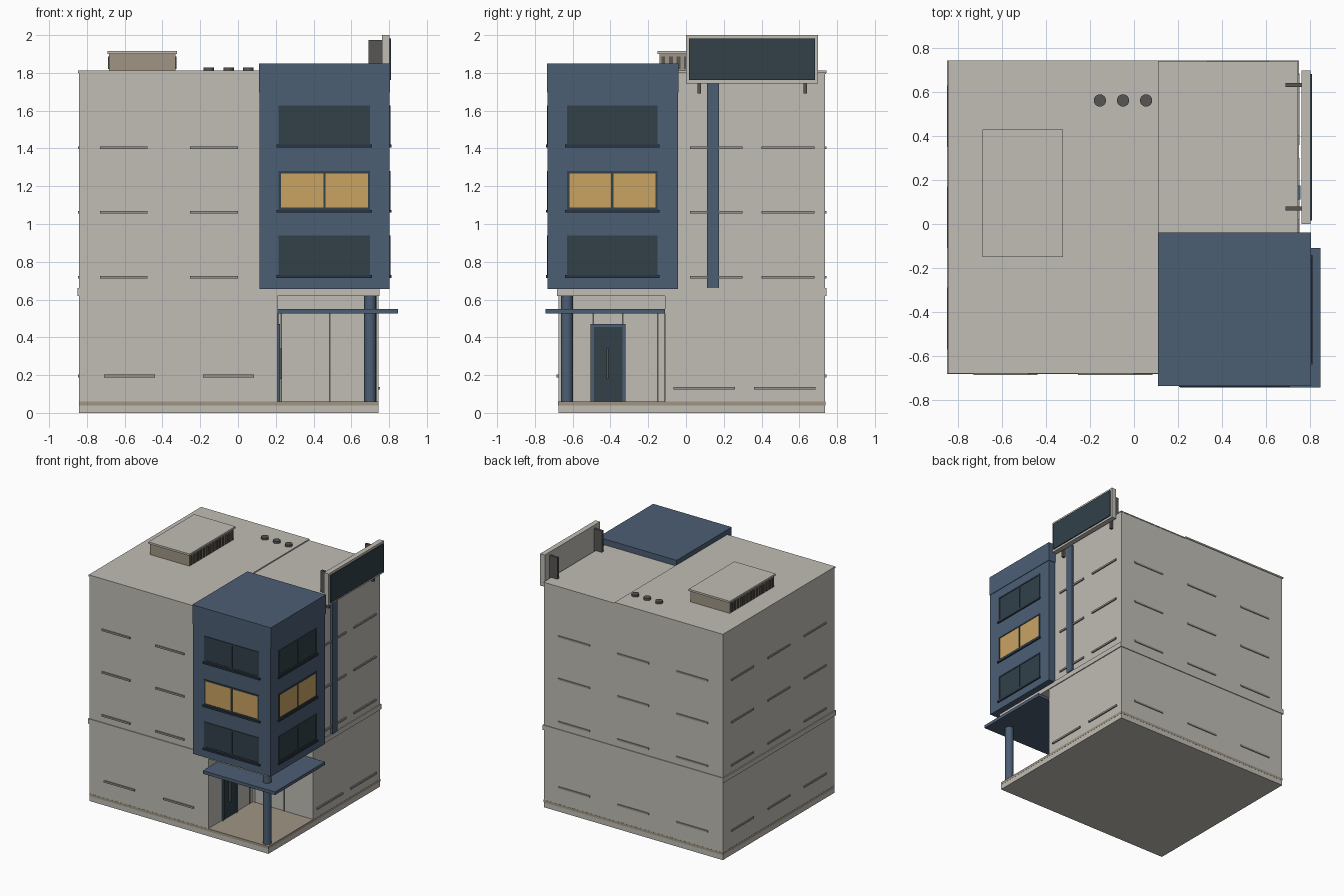
import bpy, bmesh, math

if "Cube" in bpy.data.objects:
    bpy.data.objects.remove(bpy.data.objects["Cube"])


def srgb(r, g, b):
    def f(c):
        c /= 255
        return c / 12.92 if c <= 0.04045 else ((c + 0.055) / 1.055) ** 2.4
    return (f(r), f(g), f(b), 1)


def material(name, *rgb):
    m = bpy.data.materials.new(name)
    m.diffuse_color = srgb(*rgb)
    m.use_nodes = True
    m.node_tree.nodes["Principled BSDF"].inputs["Base Color"].default_value = m.diffuse_color
    return m


BEIGE = material("warm_grey_plaster", 192, 189, 181)
BLUE = material("slate_blue", 76, 94, 116)
GLASS = material("dark_glass", 50, 64, 73)
LIT = material("lit_window", 202, 163, 98)
TAN = material("tan_stone", 160, 149, 132)
GREY = material("dark_grey_metal", 88, 86, 83)
SILL = material("grey_sill", 150, 147, 140)
NAVY = material("navy_sill", 42, 53, 67)


def finish(name, bm, mat):
    bmesh.ops.recalc_face_normals(bm, faces=bm.faces[:])
    me = bpy.data.meshes.new(name)
    bm.to_mesh(me)
    bm.free()
    me.materials.append(mat)
    ob = bpy.data.objects.new(name, me)
    bpy.context.collection.objects.link(ob)
    return ob


def prism(name, outline, z0, z1, mat):
    """Extrude a plan outline from z0 up to z1."""
    bm = bmesh.new()
    f = bm.faces.new([bm.verts.new((x, y, z0)) for x, y in outline])
    ext = bmesh.ops.extrude_face_region(bm, geom=[f])["geom"]
    for v in ext:
        if isinstance(v, bmesh.types.BMVert):
            v.co.z = z1
    return finish(name, bm, mat)


def box(name, x0, x1, y0, y1, z0, z1, mat):
    return prism(name, [(x0, y0), (x1, y0), (x1, y1), (x0, y1)], z0, z1, mat)


def cylinder(name, x, y, r, z0, z1, sides, mat):
    pts = [(x + r * math.cos(2 * math.pi * i / sides),
            y + r * math.sin(2 * math.pi * i / sides)) for i in range(sides)]
    ob = prism(name, pts, z0, z1, mat)
    bpy.context.view_layer.objects.active = ob
    bpy.ops.object.select_all(action='DESELECT')
    ob.select_set(True)
    bpy.ops.object.shade_smooth_by_angle(angle=math.radians(40))
    return ob


def on_wall(name, side, plane, u0, u1, z0, z1, depth, mat):
    """Plate on a wall: u runs along the wall, depth stands out from it."""
    inner = 0.004
    if side == "front":
        return box(name, u0, u1, plane - depth, plane + inner, z0, z1, mat)
    if side == "back":
        return box(name, u0, u1, plane - inner, plane + depth, z0, z1, mat)
    if side == "right":
        return box(name, plane - inner, plane + depth, u0, u1, z0, z1, mat)
    return box(name, plane - depth, plane + inner, u0, u1, z0, z1, mat)


# Main walls
X0, X1, Y0, Y1 = -0.842, 0.743, -0.676, 0.737
RX, RY = 0.21, -0.11          # inner corner of the entrance recess
box("foundation", X0, X1, Y0, Y1, 0, 0.04, BEIGE)
box("floor_slab", X0 - .001, X1 + .001, Y0 - .001, Y1 + .001, 0.04, 0.06, TAN)
prism("ground_floor_walls", [(X0, Y0), (RX, Y0), (RX, RY), (X1, RY), (X1, Y1), (X0, Y1)],
      0.06, 0.62, BEIGE)
box("belt_course", -0.85, 0.75, -0.683, 0.743, 0.62, 0.66, BEIGE)
box("upper_walls", X0, X1, Y0, Y1, 0.66, 1.80, BEIGE)
prism("roof_slab", [(-0.847, -0.68), (0.112, -0.68), (0.112, 0.743), (-0.847, 0.743)],
      1.80, 1.812, BEIGE)
box("side_roof_slab", 0.112, 0.746, -0.05, 0.74, 1.795, 1.803, BEIGE)

# Slim sills on every wall
walls = [
    ("front", Y0, [(-0.73, -0.48), (-0.255, 0.0)], [(-0.71, -0.44), (-0.185, 0.085)], 0.195),
    ("right", X1, [(0.02, 0.30), (0.40, 0.68)], [(-0.065, 0.26), (0.36, 0.685)], 0.13),
    ("back", Y1, [(0.335, 0.615), (-0.19, 0.09), (-0.71, -0.43)], None, 0.195),
    ("left", X0, [(0.35, 0.63), (-0.11, 0.17), (-0.57, -0.29)], None, 0.195),
]
for side, plane, spans, ground_spans, gz in walls:
    rows = [(z, spans) for z in (0.718, 1.063, 1.403)] + [(gz, ground_spans or spans)]
    for z, row in rows:
        for u0, u1 in row:
            depth = 0.006 if side in ("back", "left") else 0.01
            on_wall(f"{side}_wall_sill", side, plane, u0, u1, z - 0.007, z + 0.007, depth, SILL)

# Projecting corner bay with cap
TX, TY = 0.802, -0.732
box("corner_bay", 0.113, TX, TY, -0.043, 0.655, 1.695, BLUE)
box("corner_bay_cap", 0.11, TX + .004, TY - .004, -0.039, 1.695, 1.85, BLUE)

# Bay windows: pane, frame bars, mullion and sill
for side, plane, a, b in (("front", TY, 0.215, 0.70), ("right", TX, -0.63, -0.15)):
    for z0, z1, pane in ((0.73, 0.94, GLASS), (1.075, 1.28, LIT), (1.42, 1.627, GLASS)):
        mid, t = (a + b) / 2, 0.012
        on_wall(f"{side}_bay_pane", side, plane, a + t, b - t, z0 + t, z1 - t, 0.001, pane)
        for u0, u1, w0, w1 in ((a, b, z1 - t, z1), (a, b, z0, z0 + t),
                               (a, a + t, z0 + t, z1 - t), (b - t, b, z0 + t, z1 - t),
                               (mid - .006, mid + .006, z0 + t, z1 - t)):
            on_wall(f"{side}_bay_frame", side, plane, u0, u1, w0, w1, 0.005, GLASS)
        on_wall(f"{side}_bay_sill", side, plane, a - 0.01, b + 0.01, z0 - 0.015, z0, 0.010, NAVY)

# Entrance: canopy, column, door and wall seams
box("entrance_canopy", RX, 0.848, -0.743, RY, 0.525, 0.55, BLUE)
cylinder("entrance_column", 0.70, -0.63, 0.032, 0.06, 0.66, 16, BLUE)
on_wall("door_leaf", "right", RX, -0.49, -0.335, 0.06, 0.455, 0.006, GLASS)
for u0, u1, z0, z1 in ((-0.505, -0.488, 0.06, 0.47), (-0.337, -0.32, 0.06, 0.47),
                       (-0.488, -0.337, 0.455, 0.47)):
    on_wall("door_frame", "right", RX, u0, u1, z0, z1, 0.012, BLUE)
box("door_handle", RX, RX + 0.02, -0.42, -0.41, 0.18, 0.34, GREY)
for u, z in ((-0.49, 0.47), (-0.335, 0.47), (-0.15, 0.06)):
    on_wall("recess_side_seam", "right", RX, u - .004, u + .004, z, 0.525, 0.004, GREY)
for u in (0.23, 0.485):
    on_wall("recess_back_seam", "front", RY, u - .004, u + .004, 0.06, 0.525, 0.004, GREY)

# Vertical blue strip on the side wall
box("side_strip", 0.74, 0.757, 0.112, 0.175, 0.66, 1.75, BLUE)

# Roof sign board
box("sign_board", 0.762, 0.803, 0.0, 0.698, 1.745, 2.0, BEIGE)
on_wall("sign_panel", "right", 0.803, 0.017, 0.682, 1.762, 1.982, 0.008, GLASS)
for y in (0.07, 0.632):
    box("sign_bracket", 0.69, 0.765, y - 0.009, y + 0.009, 1.69, 1.975, GREY)

# Rooftop unit with side slats
box("rooftop_unit", -0.682, -0.332, -0.14, 0.42, 1.81, 1.90, TAN)
box("rooftop_unit_lid", -0.69, -0.324, -0.15, 0.43, 1.90, 1.915, BEIGE)
for i in range(14):
    y = -0.12 + i * 0.52 / 13
    for side, plane in (("left", -0.682), ("right", -0.332)):
        on_wall("rooftop_unit_slat", side, plane, y - 0.01, y + 0.01, 1.82, 1.888, 0.006, GREY)

# Roof vents
for x in (-0.155, -0.05, 0.055):
    cylinder("roof_vent", x, 0.562, 0.028, 1.81, 1.829, 16, GREY)
